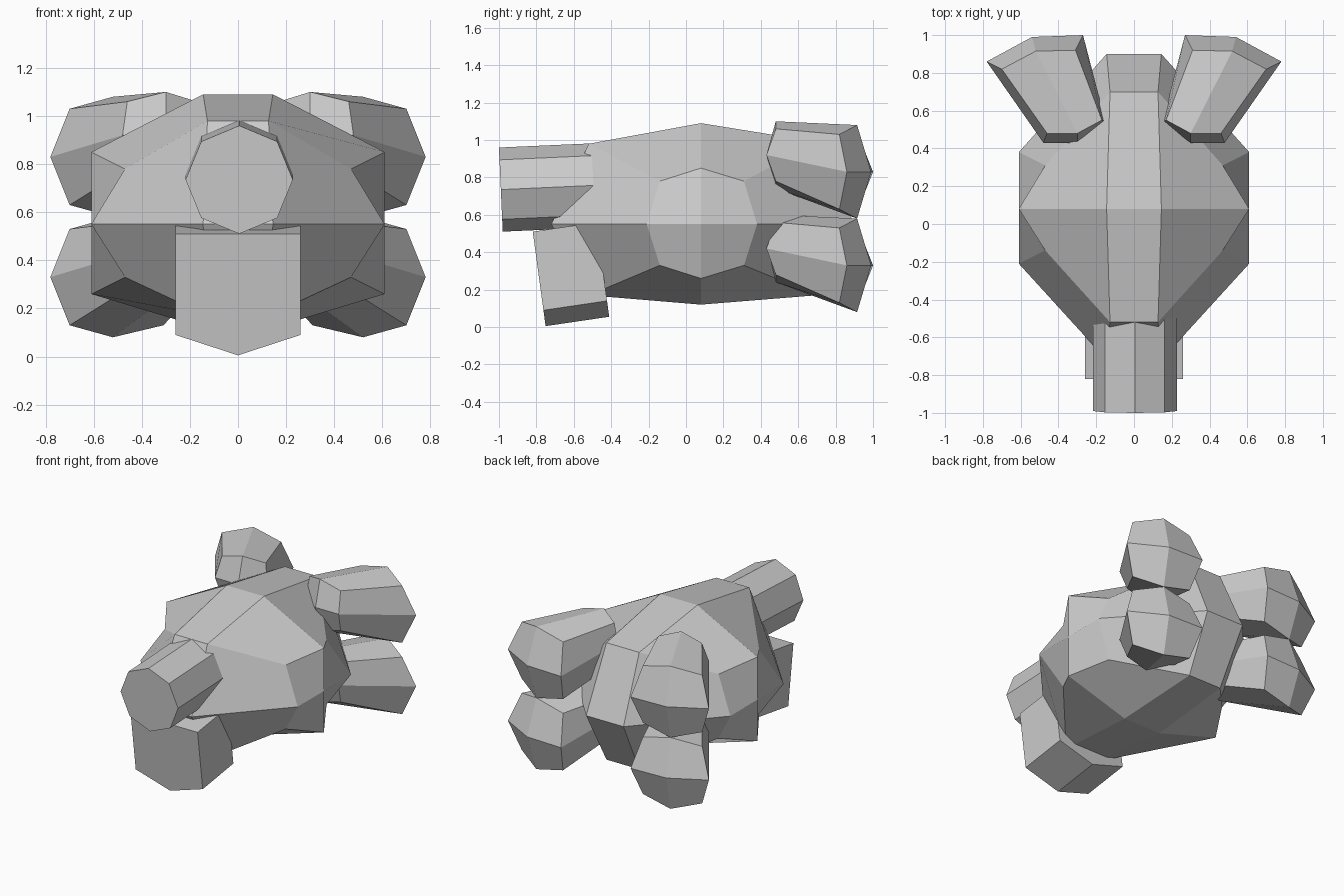
import bpy, bmesh, math
from mathutils import Vector

if "Cube" in bpy.data.objects:
    bpy.data.objects.remove(bpy.data.objects["Cube"])


def make(name, verts, faces):
    me = bpy.data.meshes.new(name)
    bm = bmesh.new()
    vs = [bm.verts.new(v) for v in verts]
    for f in faces:
        bm.faces.new([vs[i] for i in f])
    bmesh.ops.recalc_face_normals(bm, faces=bm.faces)
    bm.to_mesh(me)
    bm.free()
    ob = bpy.data.objects.new(name, me)
    bpy.context.collection.objects.link(ob)
    return ob


def loft(name, rings, centers=None):
    """Skin equal rings; close with quads around a centre, or with n-gons."""
    n = len(rings[0])
    verts = [v for r in rings for v in r]
    faces = [(k * n + i, k * n + (i + 1) % n, (k + 1) * n + (i + 1) % n, (k + 1) * n + i)
             for k in range(len(rings) - 1) for i in range(n)]
    for end, base in enumerate((0, (len(rings) - 1) * n)):
        if centers:
            verts.append(centers[end])
            c = len(verts) - 1
            faces += [(c, base + i - 1, base + i, base + (i + 1) % n) for i in range(1, n, 2)]
        else:
            faces.append(tuple(range(base, base + n)))
    return make(name, verts, faces)


# Hull: eight-sided rings stacked across the width, even points mid, odd points corner
inner = [(-.72, .55), (-.52, .98), (.08, 1.09), (.70, .99),
         (.90, .55), (.70, .17), (.08, .12), (-.52, .17)]
outer = [(-.21, .55), (-.14, .78), (.08, .85), (.31, .78),
         (.38, .55), (.31, .33), (.08, .26), (-.14, .33)]


def hull_ring(prof, x_mid, x_corner):
    return [(x_corner if i % 2 else x_mid, y, z) for i, (y, z) in enumerate(prof)]


loft("hull", [hull_ring(outer, -.61, -.47), hull_ring(inner, -.145, -.127),
              hull_ring(inner, .145, .127), hull_ring(outer, .61, .47)],
     [(-.61, .08, .55), (.61, .08, .55)])

# Front barrel: slightly tilted octagonal prism
axis = Vector((0, 1, .045)).normalized()
up = Vector((0, -.045, 1)).normalized()
start = Vector((.005, -.99, .735))
ring = [start + Vector((.223 * math.cos(a), 0, 0)) + up * .225 * math.sin(a)
        for a in [i * math.pi / 4 for i in range(8)]]
loft("front_barrel", [ring, [p + axis * .6 for p in ring]])

# Lower front block: pentagonal profile leaning back, extruded rearwards
front = [Vector((x, -.75 - .136 * z, z)) for x, z in
         [(-.26, .51), (.26, .51), (.26, .09), (0, .005), (-.26, .09)]]
loft("lower_front_block", [front, [p + Vector((0, .34, .05)) for p in front]])


# Rear pods: upper half rows given, lower half mirrored about each end's height
def pod_ring(side, zc, pts):
    full = pts + [(x, y, -h) for x, y, h in pts[-2:0:-1]]
    return [(side * x, y, zc + h) for x, y, h in full]


fore = [(.48, .43, 0), (.46, .48, .14), (.30, .48, .18), (.17, .55, .14), (.15, .54, 0)]
aft = [(.78, .86, 0), (.70, .82, .20), (.52, .915, .25), (.31, .92, .20), (.27, 1.0, 0)]
for side, label in ((1, "right"), (-1, "left")):
    for drop, level in ((0, "upper"), (.5, "lower")):
        zf, za = .92 - drop, .83 - drop
        loft(f"{level}_{label}_rear_pod",
             [pod_ring(side, zf, fore), pod_ring(side, za, aft)],
             [(side * .30, .43, zf), (side * .54, .99, za)])
